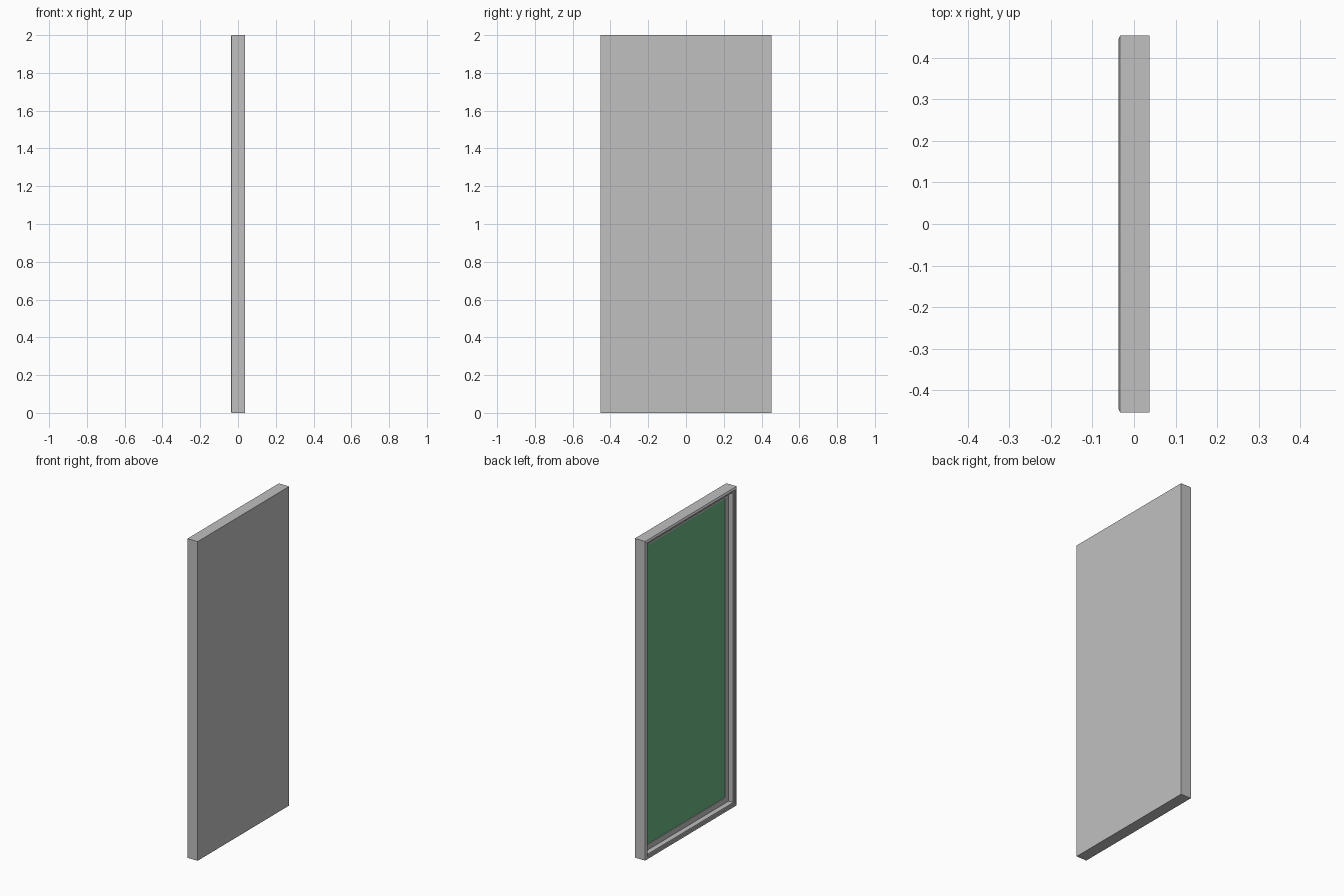
import bpy, bmesh

cube = bpy.data.objects.get("Cube")
if cube:
    bpy.data.objects.remove(cube, do_unlink=True)

HALF_WIDTH, HEIGHT, HALF_DEPTH = 0.453, 2.0, 0.0375


def material(name, rgb):
    m = bpy.data.materials.new(name)
    m.use_nodes = True
    m.diffuse_color = (*rgb, 1)
    m.node_tree.nodes["Principled BSDF"].inputs["Base Color"].default_value = (*rgb, 1)
    return m


def stepped_panel(name, profile, mat, cap_start=False, cap_end=False):
    """Bridge concentric rectangles given as (margin, x)."""
    bm = bmesh.new()
    rings = []
    for margin, x in profile:
        y, lo, hi = HALF_WIDTH - margin, margin, HEIGHT - margin
        rings.append([bm.verts.new((x, *p)) for p in ((-y, lo), (y, lo), (y, hi), (-y, hi))])
    for a, b in zip(rings, rings[1:]):
        for i in range(4):
            j = (i + 1) % 4
            bm.faces.new((a[i], a[j], b[j], b[i]))
    if cap_start:
        bm.faces.new(rings[0])
    if cap_end:
        bm.faces.new(rings[-1])
    bmesh.ops.recalc_face_normals(bm, faces=bm.faces)
    mesh = bpy.data.meshes.new(name)
    bm.to_mesh(mesh)
    bm.free()
    mesh.materials.append(mat)
    obj = bpy.data.objects.new(name, mesh)
    bpy.context.collection.objects.link(obj)
    return obj


grey = material("grey frame", (0.53, 0.53, 0.53))
green = material("green board", (0.15, 0.47, 0.23))

rim, ledge, back, seat = -HALF_DEPTH, -0.030, 0.002, 0.010

# Casing: plain rear sheet, bevelled rim, stepped lip, deep inner wall and recessed seat
stepped_panel("casing", [
    (0, HALF_DEPTH), (0, rim + 0.004), (0.008, rim), (0.016, rim),
    (0.016, ledge), (0.028, ledge), (0.028, back),
    (0.062, back), (0.062, seat)], grey, cap_start=True, cap_end=True)

# Coloured board set into the seat
stepped_panel("board", [(0.0625, seat - 0.001), (0.0625, seat - 0.004)], green,
              cap_start=True, cap_end=True)
